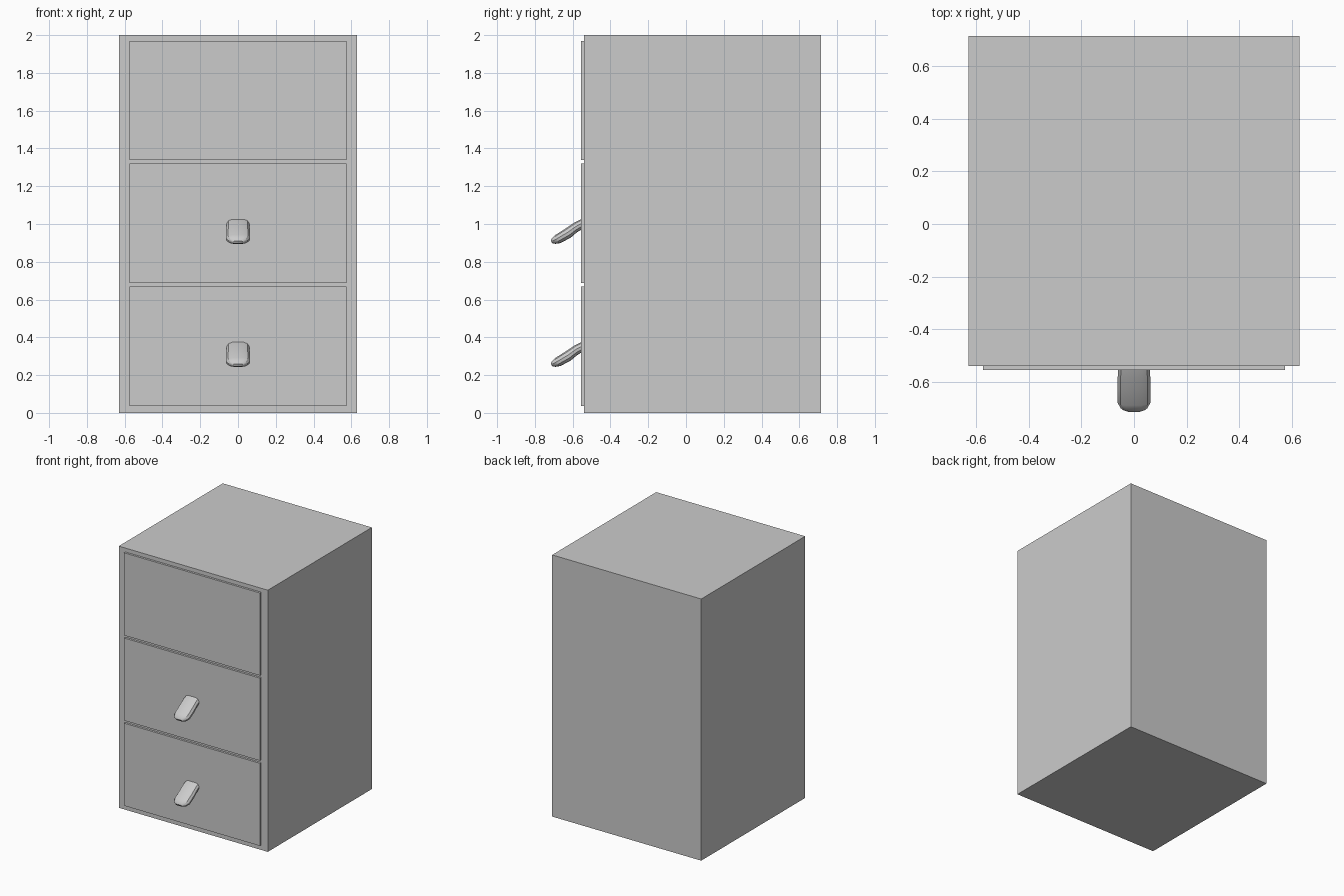
import bpy, bmesh

if "Cube" in bpy.data.objects:
    bpy.data.objects.remove(bpy.data.objects["Cube"])


def box(name, lo, hi):
    bpy.ops.mesh.primitive_cube_add(size=1, location=[(a + b) / 2 for a, b in zip(lo, hi)])
    ob = bpy.context.object
    ob.name = name
    ob.scale = [b - a for a, b in zip(lo, hi)]
    bpy.ops.object.transform_apply(location=False, rotation=False, scale=True)
    return ob


# handle rings: top y, top z, bottom y, bottom z, half width (z relative to drawer bottom)
RINGS = [
    (-0.550, 0.340, -0.550, 0.285, 0.060),
    (-0.585, 0.323, -0.580, 0.266, 0.062),
    (-0.635, 0.290, -0.610, 0.240, 0.063),
    (-0.690, 0.255, -0.665, 0.211, 0.063),
    (-0.711, 0.236, -0.690, 0.207, 0.050),
    (-0.716, 0.222, -0.707, 0.209, 0.028),
]
# half cross-section: width fraction, top-to-bottom fraction
HALF = [(0.50, 0.0), (0.82, 0.12), (1.0, 0.42), (0.97, 0.72), (0.75, 0.95), (0.40, 1.0)]
SECTION = HALF + [(-u, t) for u, t in reversed(HALF)]


def handle(name, z0):
    bm = bmesh.new()
    loops = []
    for ty, tz, by, bz, w in RINGS:
        loops.append([bm.verts.new((u * w, ty + (by - ty) * t, z0 + tz + (bz - tz) * t))
                      for u, t in SECTION])
    n = len(SECTION)
    for a, b in zip(loops, loops[1:]):
        for i in range(n):
            j = (i + 1) % n
            bm.faces.new((a[i], a[j], b[j], b[i]))
    bm.faces.new(loops[0])
    bm.faces.new(loops[-1])
    bmesh.ops.recalc_face_normals(bm, faces=bm.faces)
    me = bpy.data.meshes.new(name)
    bm.to_mesh(me)
    bm.free()
    ob = bpy.data.objects.new(name, me)
    bpy.context.collection.objects.link(ob)
    bpy.ops.object.select_all(action='DESELECT')
    ob.select_set(True)
    bpy.context.view_layer.objects.active = ob
    bpy.ops.object.shade_smooth_by_angle(angle=0.6)


# cabinet body
box("cabinet_body", (-0.63, -0.54, 0), (0.63, 0.716, 2))

# drawer fronts; only the lower two carry handles
for i, label in enumerate(("bottom", "middle", "top")):
    z0 = 0.037 + 0.651 * i
    box(label + "_drawer_front", (-0.574, -0.556, z0), (0.574, -0.53, z0 + 0.631))
    if label != "top":
        handle(label + "_drawer_handle", z0)
